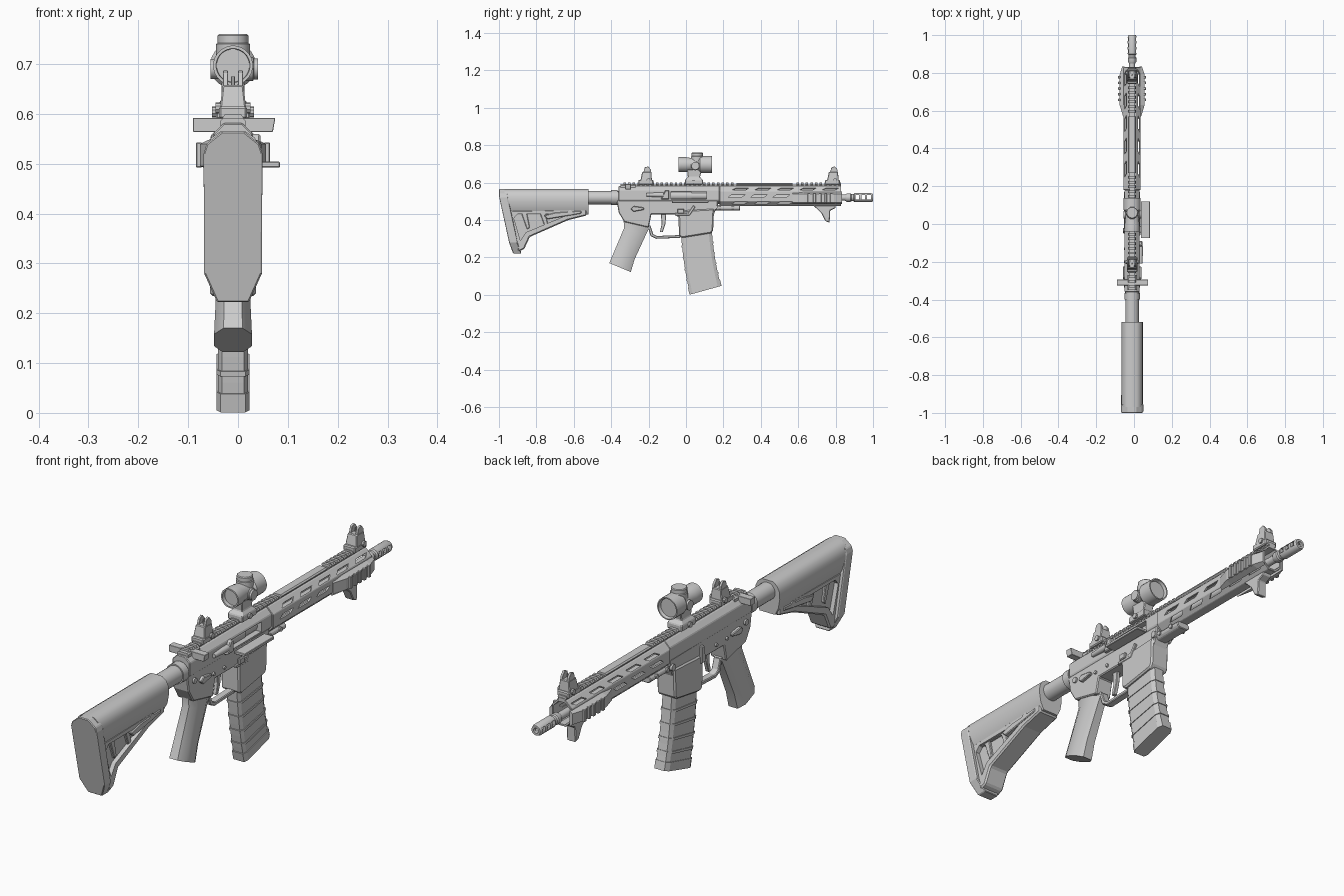
import bpy, bmesh, math
from mathutils import Matrix, Vector

if "Cube" in bpy.data.objects:
    bpy.data.objects.remove(bpy.data.objects["Cube"])

CX, CZ = -0.01, 0.52          # bore axis
grey = bpy.data.materials.new("light_grey")
grey.use_nodes = True
grey.diffuse_color = (0.604, 0.604, 0.604, 1)
grey.node_tree.nodes["Principled BSDF"].inputs["Base Color"].default_value = grey.diffuse_color


def finish(bm, name, bevel=0):
    bmesh.ops.recalc_face_normals(bm, faces=bm.faces)
    if bevel:
        sharp = [e for e in bm.edges if e.calc_face_angle(0) > 0.6]
        bmesh.ops.bevel(bm, geom=sharp, offset=bevel, segments=1, affect='EDGES')
    mesh = bpy.data.meshes.new(name)
    bm.to_mesh(mesh)
    bm.free()
    mesh.materials.append(grey)
    ob = bpy.data.objects.new(name, mesh)
    bpy.context.collection.objects.link(ob)
    return ob


def loft(name, rings, bevel=0):
    bm = bmesh.new()
    vs = [[bm.verts.new(p) for p in r] for r in rings]
    n = len(vs[0])
    for a, b in zip(vs, vs[1:]):
        for i in range(n):
            bm.faces.new((a[i], a[(i + 1) % n], b[(i + 1) % n], b[i]))
    bm.faces.new(vs[0])
    bm.faces.new(vs[-1])
    return finish(bm, name, bevel)


def smooth(ob):
    bpy.ops.object.select_all(action='DESELECT')
    ob.select_set(True)
    bpy.context.view_layer.objects.active = ob
    bpy.ops.object.shade_smooth_by_angle(angle=math.radians(35))
    return ob


def side(name, pts, half, bevel=0, x=CX):
    """Side profile (y, z) given thickness across x."""
    return loft(name, [[(x + s * half, y, z) for y, z in pts] for s in (-1, 1)], bevel)


def along(name, pts, y0, y1, bevel=0):
    """Cross-section (x offset, z) run from y0 to y1."""
    return loft(name, [[(CX + x, y, z) for x, z in pts] for y in (y0, y1)], bevel)


def box(name, lo, hi, bevel=0):
    (x0, y0, z0), (x1, y1, z1) = lo, hi
    ring = [(x0, z0), (x1, z0), (x1, z1), (x0, z1)]
    return along(name, [(x - CX, z) for x, z in ring], y0, y1, bevel)


def lathe(name, prof, origin, axis='Y', seg=24):
    """Revolve (distance, radius) pairs about an axis."""
    o = Vector(origin)
    rings = []
    for d, r in prof:
        ring = []
        for i in range(seg):
            a = math.tau * (i + 0.5) / seg
            u, v = r * math.cos(a), r * math.sin(a)
            ring.append(o + Vector({'X': (d, u, v), 'Y': (u, d, v), 'Z': (u, v, d)}[axis]))
        rings.append(ring)
    return smooth(loft(name, rings))


def cut(ob, cutters):
    for c in cutters:
        m = ob.modifiers.new("cut", 'BOOLEAN')
        m.operation, m.solver, m.object = 'DIFFERENCE', 'EXACT', c
    bpy.context.view_layer.update()
    mesh = bpy.data.meshes.new_from_object(ob.evaluated_get(bpy.context.evaluated_depsgraph_get()))
    ob.modifiers.clear()
    ob.data = mesh
    for c in cutters:
        bpy.data.objects.remove(c)


def octagon(w, z0, z1, c):
    right = [(w - c, z0), (w, z0 + c), (w, z1 - c), (w - c, z1)]
    return right + [(-x, z) for x, z in reversed(right)]


# Stock: comb, butt pad, lower frame with recessed web
smooth(along("stock_comb", [(.05, .46), (.057, .5), (.055, .53), (.044, .552), (.025, .565), (-.025, .565),
                            (-.044, .552), (-.055, .53), (-.057, .5), (-.05, .46), (-.035, .43), (.035, .43)],
             -.97, -.52))
half = [(.022, .565), (.053, .54), (.059, .52), (.058, .28), (.032, .222)]
pad = half + [(-x, z) for x, z in reversed(half)]
lean = lambda z: max(0, .42 - z) * .38
loft("butt_pad", [[(CX + x, y + lean(z), z) for x, z in pad] for y in (-1, -.955)], .003)
frame = side("stock_frame", [(-.96, .45), (-.955, .4), (-.895, .232), (-.865, .245), (-.835, .31),
                             (-.63, .4), (-.53, .425), (-.53, .46)], .046, .006)
cut(frame, [side("cutter", [(-.92, .41), (-.885, .29), (-.855, .335), (-.64, .425), (-.66, .432), (-.9, .432)], .2)])
side("stock_web", [(-.94, .46), (-.88, .27), (-.84, .32), (-.6, .42), (-.6, .46)], .028)
for y in (-.88, -.78):
    side("web_brace", [(y, .435), (y + .03, .35), (y + .045, .36), (y + .03, .435)], .038, .003)
lathe("stock_latch", [(-.05, .014), (.05, .014)], (CX, -.62, .44), 'X', 12)
side("stock_lever", [(-.76, .425), (-.74, .405), (-.56, .435), (-.56, .45), (-.7, .44)], .05, .003)

# Buffer tube and castle nut
lathe("buffer_tube", [(-.54, .036), (-.4, .036), (-.4, .041), (-.365, .041), (-.365, .036), (-.33, .036)],
      (CX, 0, CZ))

# Receivers
side("lower_receiver", [(-.37, .5), (-.36, .44), (-.33, .39), (-.2, .36), (-.185, .43), (-.04, .43),
                        (-.035, .4), (.14, .41), (.17, .48), (.17, .505), (-.36, .51)], .036, .004)
side("magazine_well", [(-.04, .45), (-.038, .315), (-.02, .305), (.135, .33), (.145, .345), (.15, .46)], .042, .006)
upper = along("upper_receiver", octagon(.04, .485, .582, .022), -.36, .18, .003)
cut(upper, [box("cutter", (.005, -.08, .512), (.1, .11, .553))])
lathe("bolt_carrier", [(-.08, .026), (.03, .026), (.03, .022), (.11, .022)], (CX, 0, .53), 'Y', 16)
side("port_cover", [(-.075, .492), (.12, .492), (.12, .504), (-.075, .504)], .024, .002, .06)
side("brass_deflector", [(-.135, .51), (-.09, .51), (-.09, .56), (-.11, .56)], .015, .004, .03)
lathe("forward_assist", [(-.21, .009), (-.15, .013), (-.12, .013)], (.035, 0, .535), 'Y', 12)
along("charging_handle", [(-.08, .564), (.08, .564), (.085, .592), (-.08, .592)], -.325, -.295, .001)
along("handle_shaft", octagon(.025, .565, .592, .006), -.35, -.27)
for s in (-1, 1):
    cx = CX + s * .04
    side("safety_lever", [(-.295, .46), (-.28, .445), (-.225, .455), (-.225, .467), (-.28, .475)], .009, .003, cx)
    for y, z, r in ((-.325, .475, .012), (.155, .47, .014), (-.13, .455, .007), (-.2, .455, .007)):
        lathe("receiver_pin", [(-.005, r), (.005, r)], (cx - s * .002, y, z), 'X', 12)
side("bolt_catch", [(-.05, .42), (-.02, .42), (-.02, .49), (-.04, .49)], .007, .003, CX - .042)
side("magazine_release", [(-.045, .435), (-.01, .435), (-.01, .46), (-.045, .46)], .006, .003, CX + .044)
side("magazine_fence", [(-.06, .425), (.02, .425), (.05, .47), (.04, .48), (.01, .437), (-.06, .437)], .006, .002, CX + .038)

# Trigger group and grip
side("trigger_guard", [(-.205, .37), (-.19, .315), (-.16, .3), (-.03, .305), (-.03, .32), (-.155, .315),
                       (-.175, .325), (-.19, .37)], .016, .003)
side("trigger", [(-.135, .44), (-.13, .38), (-.14, .335), (-.125, .335), (-.11, .38), (-.105, .44)], .008, .002)
smooth(loft("pistol_grip", [[(CX + x * w, y0 + (y1 - y0) * t, z0 + (z1 - z0) * t)
                             for x, t in ((-.5, 0), (.5, 0), (1, .25), (1, .75), (.55, 1), (-.55, 1), (-1, .75), (-1, .25))]
                            for w, y0, z0, y1, z1 in ((.03, -.335, .41, -.19, .37), (.031, -.33, .36, -.215, .32),
                                                      (.035, -.385, .23, -.275, .19), (.038, -.41, .17, -.295, .122))]))


# Curved magazine with raised ribs and floor plate
def mag_ring(t, grow=0):
    yb, zb = -.03 + .005 * t + .045 * t * t, .42 - .41 * t
    yf, zf = .135 + .005 * t + .045 * t * t, .425 - .37 * t
    g = grow / .16
    shape = ((-.75, -g), (.75, -g), (1, .08), (1, .9), (.7, 1 + g), (-.7, 1 + g), (-1, .9), (-1, .08))
    return [(CX + x * (.03 + grow), yb + (yf - yb) * s, zb + (zf - zb) * s) for x, s in shape]


loft("magazine", [mag_ring(i / 8) for i in range(9)])
for t in (.38, .53, .68, .82):
    loft("magazine_rib", [mag_ring(t, .003), mag_ring(t + .025, .003)])
loft("magazine_floor_plate", [mag_ring(.93, .003), mag_ring(1.02, .003)])

# Handguard: hollow octagonal tube with slanted slots on the sides and diagonals
guard = along("handguard", octagon(.045, .475, .582, .026), .18, .83, .002)
cutters = [along("cutter", octagon(.037, .483, .574, .022), .2, .9)]
for angle in (-45, 0, 45):
    for i in range(5):
        y = .225 + .12 * i + (.02 if angle else 0)
        c = side("cutter", [(y, CZ + .003), (y + .02, CZ + .018), (y + .09, CZ + .018), (y + .07, CZ + .003)], .2)
        c.data.transform(Matrix.Translation((CX, 0, CZ + .008)) @ Matrix.Rotation(math.radians(angle), 4, 'Y')
                         @ Matrix.Translation((-CX, 0, -CZ - .01)))
        cutters.append(c)
cut(guard, cutters)
along("handguard_clamp", octagon(.03, .45, .48, .01), .15, .29, .003)
for y in (.18, .25):
    lathe("clamp_screw", [(-.035, .009), (.035, .009)], (CX, y, .467), 'X', 10)

# Side grip panels near the muzzle
for s in (-1, 1):
    x = CX + s * .04
    loft("grip_panel", [[(x, y, .485), (x + s * d, y, .495), (x + s * d, y, .54), (x, y, .552)]
                        for y, d in ((.57, .008), (.63, .026), (.79, .026), (.835, .012))])
    for i in range(5):
        y = .65 + .03 * i
        box("grip_panel_rib", (x + s * .028 - .006, y, .492), (x + s * .028 + .006, y + .014, .543), .002)

# Top rail: toothed at both ends, smooth cover between
along("top_rail", [(-.014, .575), (.014, .575), (.014, .59), (-.014, .59)], -.34, .83)
along("rail_cover", octagon(.021, .584, .598, .005), .27, .57)
for i in range(47):
    y = -.335 + .025 * i
    if not .25 < y < .57:
        along("rail_tooth", [(-.016, .586), (.016, .586), (.021, .592), (.016, .6), (-.016, .6), (-.021, .592)],
              y, y + .013)

# Barrel and ported muzzle device
lathe("barrel", [(.15, .016), (.88, .016)], (CX, 0, CZ), 'Y', 16)
muzzle = lathe("muzzle_brake", [(.85, .017), (.86, .023), (.88, .023), (.885, .019), (.895, .019), (.9, .024),
                                (.99, .024), (1, .02), (1, .011), (.9, .011)], (CX, 0, CZ), 'Y', 16)
cut(muzzle, [box("cutter", (-.1, y, .511), (.1, y + .019, .533)) for y in (.905, .937, .969)])

# Hand stop below the handguard
side("hand_stop", [(.68, .478), (.7, .46), (.725, .435), (.745, .395), (.768, .386), (.77, .45), (.8, .465),
                   (.8, .478)], .02, .003)

# Folding sights
for name, y in (("rear", -.21), ("front", .788)):
    box(name + "_sight_base", (CX - .028, y - .045, .59), (CX + .028, y + .035, .615), .004)
    loft(name + "_sight_leaf", [[(CX - w, y - a, z), (CX + w, y - a, z), (CX + w, y + b, z), (CX - w, y + b, z)]
                                for w, a, b, z in ((.027, .035, .028, .605), (.021, .024, .025, .658))], .003)
    for s in (-1, 1):
        side(name + "_sight_ear", [(y - .024, .635), (y + .025, .635), (y + .022, .67), (y + .008, .687),
                                   (y - .01, .682)], .005, .001, CX + s * .015)
    lathe(name + "_sight_post", [(.63, .005), (.675, .004)], (CX, y, 0), 'Z', 8)
    lathe(name + "_sight_knob", [(-.035, .011), (.035, .011)], (CX, y + .01, .612), 'X', 10)

# Optic on its riser
lathe("optic_body", [(.125, .037), (.138, .041), (.138, .046), (.075, .046), (.065, .038), (.02, .036), (0, .04),
                     (-.04, .04), (-.04, .034), (-.025, .033)], (CX, 0, .697))
lathe("optic_front_lens", [(.12, .042), (.126, .042)], (CX, 0, .697))
lathe("top_turret", [(.71, .034), (.74, .034), (.742, .031), (.757, .031), (.76, .028)], (CX, .06, 0), 'Z')
lathe("side_turret", [(0, .024), (.04, .024), (.042, .021), (.05, .021)], (CX, .05, .69), 'X')
lathe("battery_cap", [(-.045, .02), (0, .02)], (CX, .05, .69), 'X')
loft("optic_riser", [[(CX - w, y0, z), (CX + w, y0, z), (CX + w, y1, z), (CX - w, y1, z)]
                     for w, y0, y1, z in ((.034, -.005, .09, .59), (.034, -.005, .09, .615), (.022, .01, .075, .63),
                                          (.024, .005, .085, .67))], .003)
lathe("riser_screw", [(-.042, .011), (.042, .011)], (CX, .04, .604), 'X', 10)
